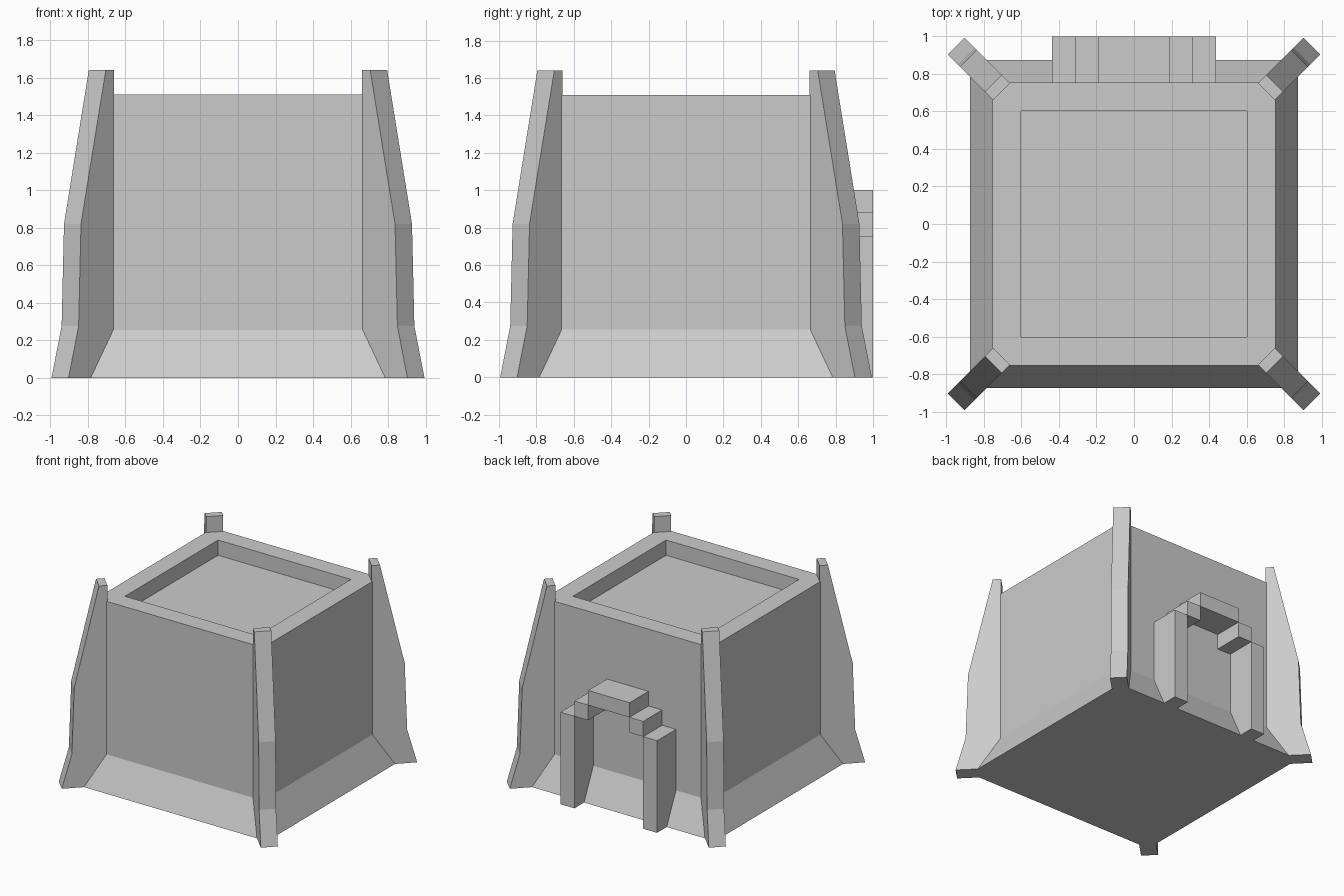
import bpy, bmesh
from math import radians, sqrt
from mathutils import Matrix

if "Cube" in bpy.data.objects:
    bpy.data.objects.remove(bpy.data.objects["Cube"])


def finish(name, bm):
    bmesh.ops.recalc_face_normals(bm, faces=bm.faces)
    mesh = bpy.data.meshes.new(name)
    bm.to_mesh(mesh)
    bm.free()
    obj = bpy.data.objects.new(name, mesh)
    bpy.context.collection.objects.link(obj)
    return obj


# Tower body: stacked square rings (half width, height), ending in the roof recess
rings = [(0.875, 0), (0.755, 0.255), (0.755, 1.51), (0.603, 1.51), (0.603, 1.385)]
bm = bmesh.new()
loops = [[bm.verts.new((sx * r, sy * r, z))
          for sx, sy in ((-1, -1), (1, -1), (1, 1), (-1, 1))] for r, z in rings]
for a, b in zip(loops, loops[1:]):
    for i in range(4):
        j = (i + 1) % 4
        bm.faces.new((a[i], a[j], b[j], b[i]))
bm.faces.new(loops[0])
bm.faces.new(loops[-1])
finish("tower_body", bm)

# Corner buttresses: profile (distance from centre, height) given thickness, turned to each diagonal
profile = [(0.997, 0), (1.341, 0), (1.265, 0.275), (1.247, 0.82), (1.06, 1.64), (0.997, 1.64)]
half = 0.064
for k in range(4):
    bm = bmesh.new()
    left = [bm.verts.new((d, -half, z)) for d, z in profile]
    right = [bm.verts.new((d, half, z)) for d, z in profile]
    bm.faces.new(left)
    bm.faces.new(right)
    for i in range(len(profile)):
        j = (i + 1) % len(profile)
        bm.faces.new((left[i], left[j], right[j], right[i]))
    bm.transform(Matrix.Rotation(radians(45 + 90 * k), 4, 'Z'))
    finish(f"corner_buttress_{k + 1}", bm)


# Stepped door frame on the back wall
def box(name, x0, x1, z0, z1, y0=0.75, y1=1.0):
    bm = bmesh.new()
    bmesh.ops.create_cube(bm, size=1)
    bm.transform(Matrix.Translation(((x0 + x1) / 2, (y0 + y1) / 2, (z0 + z1) / 2))
                 @ Matrix.Diagonal((x1 - x0, y1 - y0, z1 - z0, 1)))
    return finish(name, bm)


box("door_lintel", -0.188, 0.188, 0.88, 1.0)
for side, s in (("left", -1), ("right", 1)):
    for part, a, b, z0, z1 in (("step", 0.188, 0.312, 0.755, 0.88),
                               ("post", 0.312, 0.438, 0, 0.755)):
        box(f"door_{part}_{side}", min(s * a, s * b), max(s * a, s * b), z0, z1)
